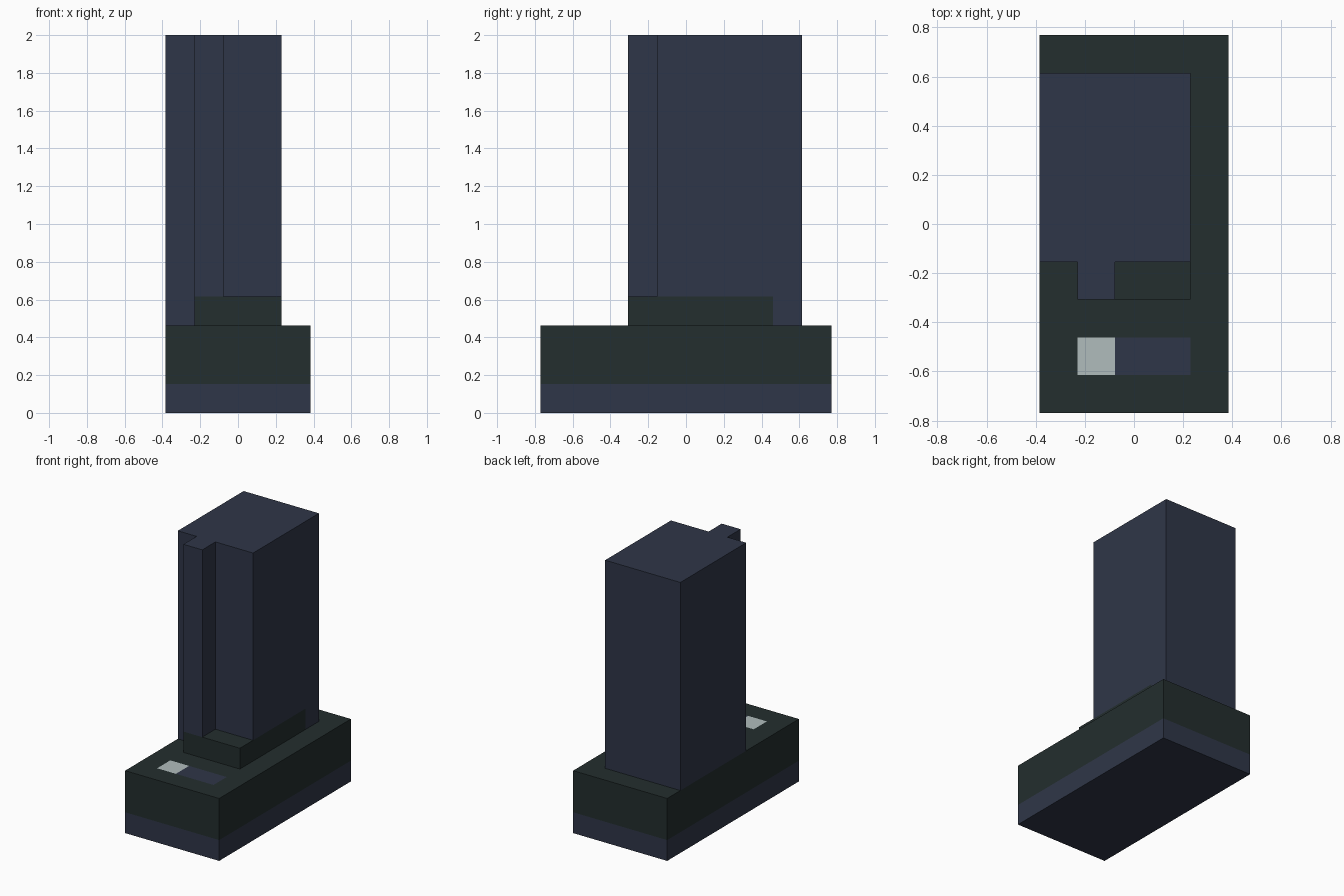
import bpy, bmesh
from mathutils import Vector

cube = bpy.data.objects.get("Cube")
if cube:
    bpy.data.objects.remove(cube, do_unlink=True)

U = 2 / 13          # building module
H = U / 2


def material(name, rgb):
    """Flat material from 8-bit sRGB values, stored as linear."""
    lin = [((c / 255 + 0.055) / 1.055) ** 2.4 for c in rgb]
    mat = bpy.data.materials.new(name)
    mat.use_nodes = True
    mat.diffuse_color = (*lin, 1)
    bsdf = mat.node_tree.nodes["Principled BSDF"]
    bsdf.inputs["Base Color"].default_value = (*lin, 1)
    bsdf.inputs["Roughness"].default_value = 0.9
    return mat


NAVY, GREEN, PALE = 0, 1, 2
MATS = [material("dark navy", (47, 54, 72)),
        material("dark green", (35, 46, 46)),
        material("pale grey", (176, 188, 188))]


def block(name, lo, hi, cuts=(), rule=lambda c, n: NAVY):
    """Box from lo to hi, sliced at (axis, position) cuts, coloured by rule."""
    bm = bmesh.new()
    bmesh.ops.create_cube(bm, size=1)
    lo, hi = Vector(lo), Vector(hi)
    for v in bm.verts:
        v.co = Vector([(lo[i] + hi[i]) / 2 + v.co[i] * (hi[i] - lo[i]) for i in range(3)])
    for axis, pos in cuts:
        normal, point = Vector(), Vector()
        normal[axis], point[axis] = 1, pos
        bmesh.ops.bisect_plane(bm, geom=bm.verts[:] + bm.edges[:] + bm.faces[:],
                               plane_co=point, plane_no=normal)
    bm.normal_update()
    for f in bm.faces:
        f.material_index = rule(f.calc_center_median(), f.normal)
    mesh = bpy.data.meshes.new(name)
    bm.to_mesh(mesh)
    bm.free()
    for mat in MATS:
        mesh.materials.append(mat)
    obj = bpy.data.objects.new(name, mesh)
    bpy.context.collection.objects.link(obj)
    return obj


# Base: navy band below, green above, pale and navy inlay on the deck
def base_colour(c, n):
    if n.z > 0.5 and -4 * U < c.y < -3 * U:
        if -3 * H < c.x < -H:
            return PALE
        if -H < c.x < 3 * H:
            return NAVY
    return NAVY if c.z < U else GREEN


block("base", (-5 * H, -5 * U, 0), (5 * H, 5 * U, 3 * U),
      [(2, U), (1, -4 * U), (1, -3 * U), (0, -3 * H), (0, -H), (0, 3 * H)],
      base_colour)


# Tower: green band low on the left side only
def tower_colour(c, n):
    return GREEN if n.x > 0.5 and c.z < 4 * U and c.y < 3 * U else NAVY


block("tower", (-5 * H, -U, 3 * U), (3 * H, 4 * U, 2),
      [(2, 4 * U), (1, 3 * U)], tower_colour)

# Step at the foot of the tower, with the rib rising from it
block("front_step", (-3 * H, -2 * U, 3 * U), (3 * H, -U, 4 * U),
      rule=lambda c, n: GREEN)
block("front_rib", (-3 * H, -2 * U, 4 * U), (-H, -U, 2))
